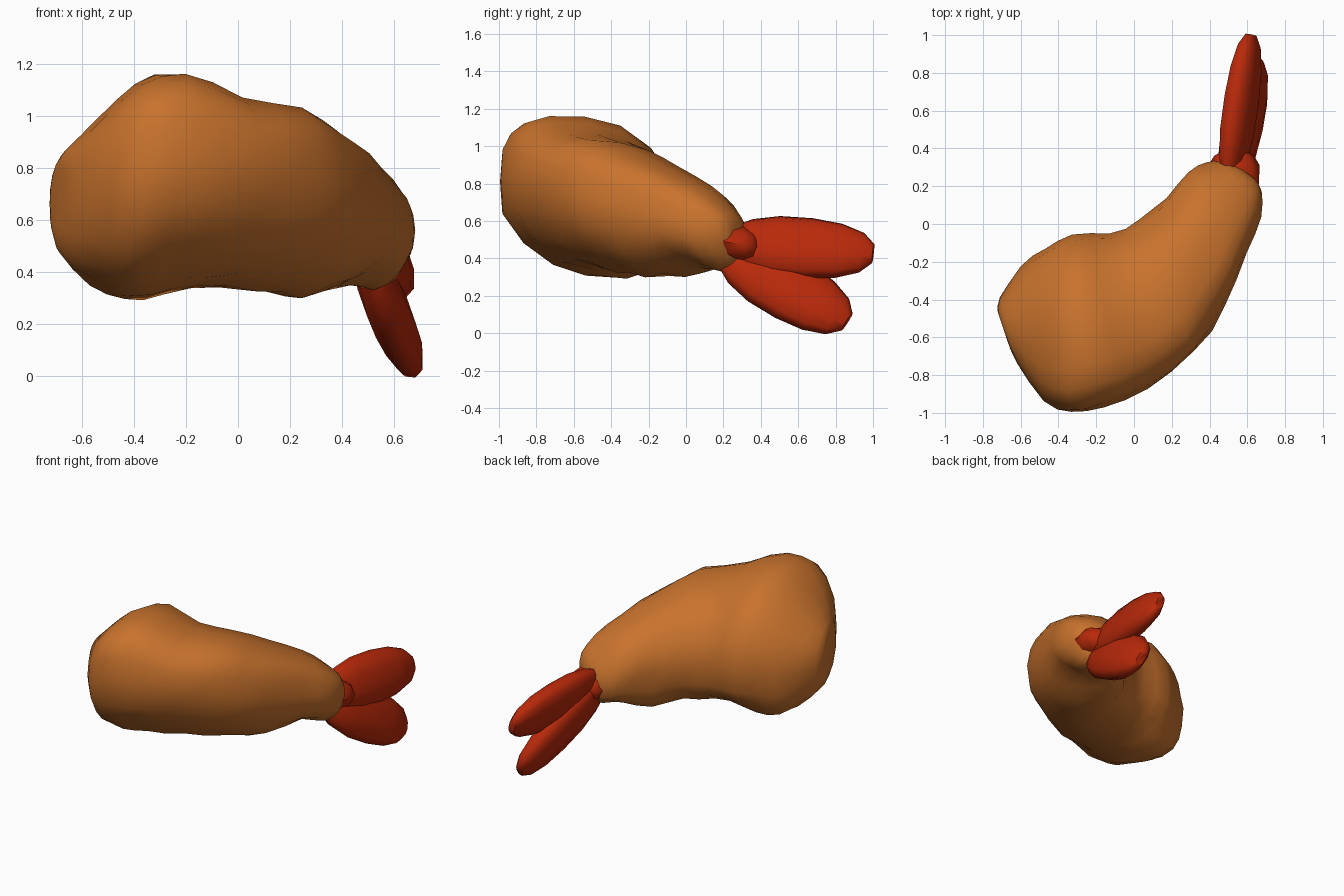
import bpy, bmesh, math
from mathutils import Vector, noise

old = bpy.data.objects.get("Cube")
if old:
    bpy.data.objects.remove(old, do_unlink=True)


def material(name, rgb):
    m = bpy.data.materials.new(name)
    m.use_nodes = True
    m.diffuse_color = (*rgb, 1)
    m.node_tree.nodes["Principled BSDF"].inputs["Base Color"].default_value = (*rgb, 1)
    return m


crumb = material("golden_batter", (0.58, 0.17, 0.026))
red = material("cooked_red", (0.48, 0.022, 0.003))


def loft(name, rings, mat):
    """Skin a list of closed rings and cap both ends."""
    bm = bmesh.new()
    rows = [[bm.verts.new(p) for p in ring] for ring in rings]
    n = len(rows[0])
    for a, b in zip(rows, rows[1:]):
        for i in range(n):
            j = (i + 1) % n
            bm.faces.new((a[i], a[j], b[j], b[i]))
    bm.faces.new(rows[0])
    bm.faces.new(rows[-1])
    bmesh.ops.recalc_face_normals(bm, faces=bm.faces)
    mesh = bpy.data.meshes.new(name)
    bm.to_mesh(mesh)
    bm.free()
    mesh.materials.append(mat)
    ob = bpy.data.objects.new(name, mesh)
    bpy.context.collection.objects.link(ob)
    bpy.ops.object.select_all(action="DESELECT")
    ob.select_set(True)
    bpy.context.view_layer.objects.active = ob
    bpy.ops.object.shade_smooth_by_angle(angle=math.radians(60))
    return ob


def rounded(value, power):
    return math.copysign(abs(value) ** power, value)


def refine(rows):
    """Add a smooth in-between row after each row."""
    rows = [Vector(r) for r in rows]
    out = []
    for i in range(len(rows) - 1):
        before, after = rows[max(i - 1, 0)], rows[min(i + 2, len(rows) - 1)]
        out += [rows[i], (rows[i] + rows[i + 1]) * .5625 - (before + after) * .0625]
    return out + [rows[-1]]


# Battered body: inner edge x, y, outer edge x, y, bottom z, top z
sections = [
    (-.72, -.47, -.67, -.62, .58, .80),
    (-.71, -.39, -.62, -.73, .47, .87),
    (-.60, -.22, -.48, -.93, .35, 1.0),
    (-.47, -.13, -.33, -1.0, .29, 1.13),
    (-.33, -.05, -.16, -.97, .31, 1.165),
    (-.13, -.05, .07, -.87, .335, 1.08),
    (.03, .02, .32, -.68, .32, 1.03),
    (.17, .14, .48, -.43, .305, .93),
    (.29, .28, .60, -.16, .345, .82),
    (.39, .32, .67, .04, .33, .73),
    (.48, .33, .68, .17, .37, .65),
    (.54, .31, .64, .24, .42, .57),
]
SIDES = 18
body_rings = []
for ax, ay, bx, by, low, high in refine(sections):
    inner, outer = Vector((ax, ay, 0)), Vector((bx, by, 0))
    centre, half = (inner + outer) / 2, (outer - inner) / 2
    mid = low + (high - low) * .53
    hub = Vector((centre.x, centre.y, mid))
    ring = []
    for i in range(SIDES):
        a = math.tau * i / SIDES
        # Fuller on the outer shoulder and the inner belly
        power = .82 if math.cos(a) * math.sin(a) > 0 else .98
        u, v = rounded(math.cos(a), power), rounded(math.sin(a), power)
        p = centre + half * (u + .26 * v * (1 - u * u))
        p.z = mid + v * ((high - mid) if v > 0 else (mid - low)) + .09 * (high - low) * u * (1 - v * v)
        # Crumb lumps, stronger underneath
        lump = noise.noise(p * 5) * (.035 if v < -.2 else .018)
        ring.append(p + (p - hub).normalized() * lump)
    body_rings.append(ring)
loft("battered_body", body_rings, crumb)


# Tail fins: plump tapered lobes with blunt tips
def fin(name, base, tip, up, width, thick):
    base, tip = Vector(base), Vector(tip)
    axis = (tip - base).normalized()
    up = Vector(up)
    up = (up - axis * up.dot(axis)).normalized()
    side = axis.cross(up)
    profile = [(0, .5), (.13, .8), (.32, .98), (.55, 1), (.76, .9), (.92, .66), (1, .32)]
    rings = []
    for t, s in profile:
        c = base.lerp(tip, t)
        ring = []
        for i in range(10):
            a = math.tau * i / 10
            u, v = rounded(math.cos(a), .9), rounded(math.sin(a), .85)
            ring.append(c + up * (u * width * s) + side * (v * thick * s))
        rings.append(ring)
    return loft(name, rings, red)


fin("upper_tail_fin", (.51, .24, .49), (.62, 1.0, .425), (-.34, 0, 1), .17, .08)
fin("lower_tail_fin", (.50, .22, .43), (.66, .86, .06), (-.30, .5, .85), .18, .085)

# Short tail stub joining the fins to the body
stub = []
for y, r in ((.20, .11), (.31, .115), (.36, .09), (.39, .05)):
    stub.append([Vector((.53 + math.cos(a) * r * 1.18, y, .49 + (.2 - y) * .15 + math.sin(a) * r * .85))
                 for a in (math.tau * i / 8 for i in range(8))])
loft("tail_stub", stub, red)
